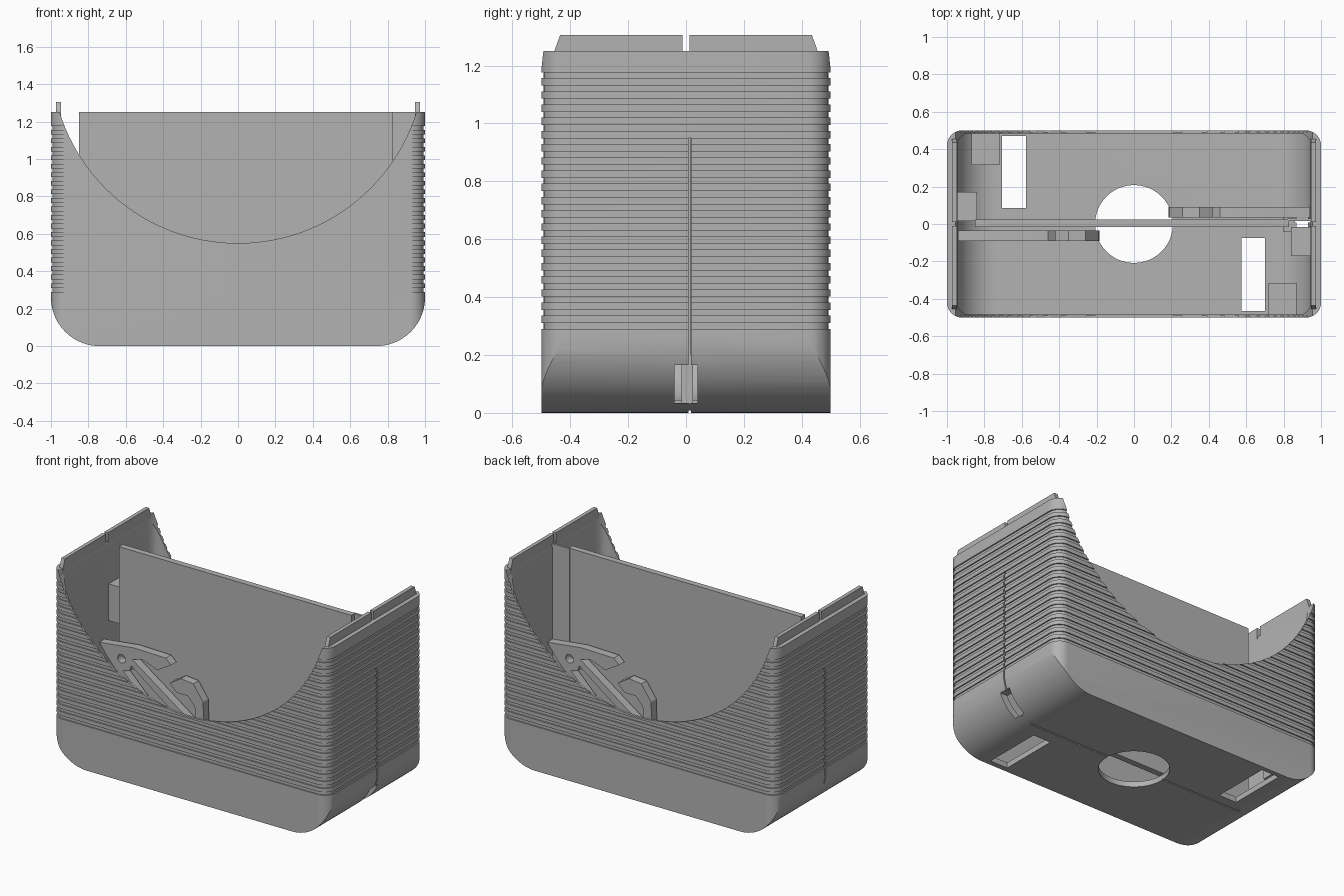
import bpy, bmesh, math

if "Cube" in bpy.data.objects:
    bpy.data.objects.remove(bpy.data.objects["Cube"], do_unlink=True)

grey = bpy.data.materials.new("plain grey")
grey.use_nodes = True
COLOUR = (0.45, 0.45, 0.45, 1)
grey.diffuse_color = COLOUR
grey.node_tree.nodes["Principled BSDF"].inputs["Base Color"].default_value = COLOUR


def loft(name, loops):
    """Closed solid skinned through matching loops."""
    bm = bmesh.new()
    rings = [[bm.verts.new(p) for p in loop] for loop in loops]
    n = len(rings[0])
    for a, b in zip(rings, rings[1:]):
        for i in range(n):
            j = (i + 1) % n
            bm.faces.new((a[i], a[j], b[j], b[i]))
    bm.faces.new(rings[0][::-1])
    bm.faces.new(rings[-1])
    bmesh.ops.recalc_face_normals(bm, faces=bm.faces)
    mesh = bpy.data.meshes.new(name)
    bm.to_mesh(mesh)
    bm.free()
    mesh.materials.append(grey)
    obj = bpy.data.objects.new(name, mesh)
    bpy.context.collection.objects.link(obj)
    return obj


def prism(name, outline, y0, y1):
    """Outline in x and z, extruded along y."""
    return loft(name, [[(x, y, z) for x, z in outline] for y in (y0, y1)])


def box(name, x0, x1, y0, y1, z0, z1):
    return prism(name, [(x0, z0), (x1, z0), (x1, z1), (x0, z1)], y0, y1)


def arc(cx, cz, r, a0, a1, n):
    steps = [math.radians(a0 + (a1 - a0) * i / n) for i in range(n + 1)]
    return [(cx + r * math.cos(a), cz + r * math.sin(a)) for a in steps]


def disc(name, cx, cz, r, y0, y1, n=96):
    return prism(name, arc(cx, cz, r, 0, 360, n)[:-1], y0, y1)


def plan(hx, hy, r):
    """Rounded rectangle in x and y."""
    pts = []
    for k, (sx, sy) in enumerate(((1, 1), (-1, 1), (-1, -1), (1, -1))):
        pts += arc(sx * (hx - r), sy * (hy - r), r, 90 * k, 90 * k + 90, 8)
    return pts


def tub_side(hx, floor, r):
    """Side outline with rounded lower corners, open upwards."""
    return (arc(-hx + r, floor + r, r, 180, 270, 20)
            + arc(hx - r, floor + r, r, 270, 360, 20) + [(hx, 1.6), (-hx, 1.6)])


def combine(obj, tool, operation="DIFFERENCE"):
    mod = obj.modifiers.new("cut", "BOOLEAN")
    mod.operation, mod.solver, mod.object = operation, "EXACT", tool
    bpy.context.view_layer.objects.active = obj
    bpy.ops.object.modifier_apply(modifier=mod.name)
    bpy.data.objects.remove(tool, do_unlink=True)


def smooth(obj):
    bpy.ops.object.select_all(action="DESELECT")
    obj.select_set(True)
    bpy.context.view_layer.objects.active = obj
    bpy.ops.object.shade_smooth_by_angle(angle=math.radians(25))


# Ribbed shell: stacked outlines, alternately full size and recessed
levels = [(-0.1, 0), (0.29, 0)]
PITCH = 0.0456
for i in range(20):
    z = 0.29 + i * PITCH
    levels += [(z, 0.008), (z + 0.02, 0.008), (z + 0.02, 0), (z + PITCH, 0)]
levels[-1] = (1.25, 0)
shell = loft("ribbed_shell", [[(x, y, z) for x, y in plan(1 - d, 0.5 - d, 0.08 - d)]
                              for z, d in levels])
combine(shell, prism("outer_side", tub_side(1, 0, 0.26), -0.7, 0.7), "INTERSECT")

# Hollow interior
cavity = loft("cavity", [[(x, y, z) for x, y in plan(0.945, 0.485, 0.065)]
                         for z in (-0.1, 1.5)])
combine(cavity, prism("inner_side", tub_side(0.945, 0.035, 0.21), -0.7, 0.7), "INTERSECT")
combine(shell, cavity)

# Curved dip in the front and back walls
combine(shell, disc("dip", 0, 1.55, 1.0, -0.7, 0.7, 128))

# Round hole and two slots in the floor
hole = [(x, y) for x, y in arc(0, 0, 0.208, 0, 360, 64)[:-1]]
combine(shell, loft("floor_hole", [[(x, y, z) for x, y in hole] for z in (-0.1, 0.2)]))
combine(shell, box("back_slot", -0.705, -0.578, 0.085, 0.47, -0.1, 0.2))
combine(shell, box("front_slot", 0.574, 0.70, -0.465, -0.075, -0.1, 0.2))

# Narrow seams up the end walls and across the underside, and the end window
combine(shell, box("left_seam", 0.86, 1.1, 0.009, 0.018, -0.1, 0.95))
combine(shell, box("right_seam", -1.1, -0.985, -0.018, -0.009, -0.1, 0.95))
combine(shell, box("floor_seam", -1.1, 0.87, 0.009, 0.018, -0.1, 0.008))
combine(shell, box("end_window", 0.8, 1.1, -0.04, 0.04, 0.035, 0.165))
smooth(shell)

# Upright lips on both end walls, split in the middle
for side, sx in (("left", 1), ("right", -1)):
    for part, sy in (("back", 1), ("front", -1)):
        loft(f"{side}_{part}_lip", [
            [(sx * x, sy * y, z) for x, y in ((0.947, 0.012), (0.972, 0.012),
                                              (0.972, end), (0.947, end))]
            for z, end in ((1.2, 0.455), (1.25, 0.455), (1.305, 0.435))])

# Central divider with a thinner tongue reaching the left end wall
box("divider", -0.85, 0.83, -0.015, 0.025, 0.034, 1.25)
box("divider_tongue", 0.82, 0.95, 0.016, 0.03, 0.2, 1.25)

# Lever outlines, x and z
HEAD = [(-0.94, 0.63), (-0.69, 0.66), (-0.46, 0.655), (-0.42, 0.62), (-0.52, 0.56),
        (-0.63, 0.6), (-0.7, 0.58), (-0.72, 0.5), (-0.82, 0.48), (-0.88, 0.55)]
HOOK = [(-0.43, 0.5), (-0.35, 0.55), (-0.26, 0.54), (-0.19, 0.44), (-0.185, 0.3),
        (-0.22, 0.2), (-0.28, 0.2), (-0.245, 0.3), (-0.25, 0.39), (-0.3, 0.45), (-0.38, 0.45)]
LONG_ARM = [(-0.74, 0.56), (-0.7, 0.58), (-0.21, 0.24), (-0.25, 0.2)]
SHORT_ARM = [(-0.83, 0.5), (-0.78, 0.5), (-0.48, 0.2), (-0.53, 0.2)]

# Items repeated in both halves by a half turn about the vertical
for side, s in (("front", 1), ("back", -1)):
    def turned(outline):
        return [(s * x, z) for x, z in outline]
    ys = (-0.09 * s, -0.035 * s)
    head = prism(f"{side}_lever_head", turned(HEAD), *ys)
    combine(head, disc("pivot", -0.78 * s, 0.565, 0.028, -0.2, 0.2, 24))
    smooth(head)
    prism(f"{side}_lever_hook", turned(HOOK), *ys)
    prism(f"{side}_lever_long_arm", turned(LONG_ARM), *ys)
    prism(f"{side}_lever_short_arm", turned(SHORT_ARM), *ys)
    box(f"{side}_corner_post", *sorted((0.72 * s, 0.87 * s)),
        *sorted((-0.49 * s, -0.315 * s)), 0.06, 0.3)
    block = box(f"{side}_end_block", *sorted((0.84 * s, 0.95 * s)),
                *sorted((-0.17 * s, -0.015 * s)), 0.73, 0.97)
    if s == 1:
        combine(block, box("block_hole", 0.8, 0.92, -0.13, 0.05, 0.82, 0.93))
